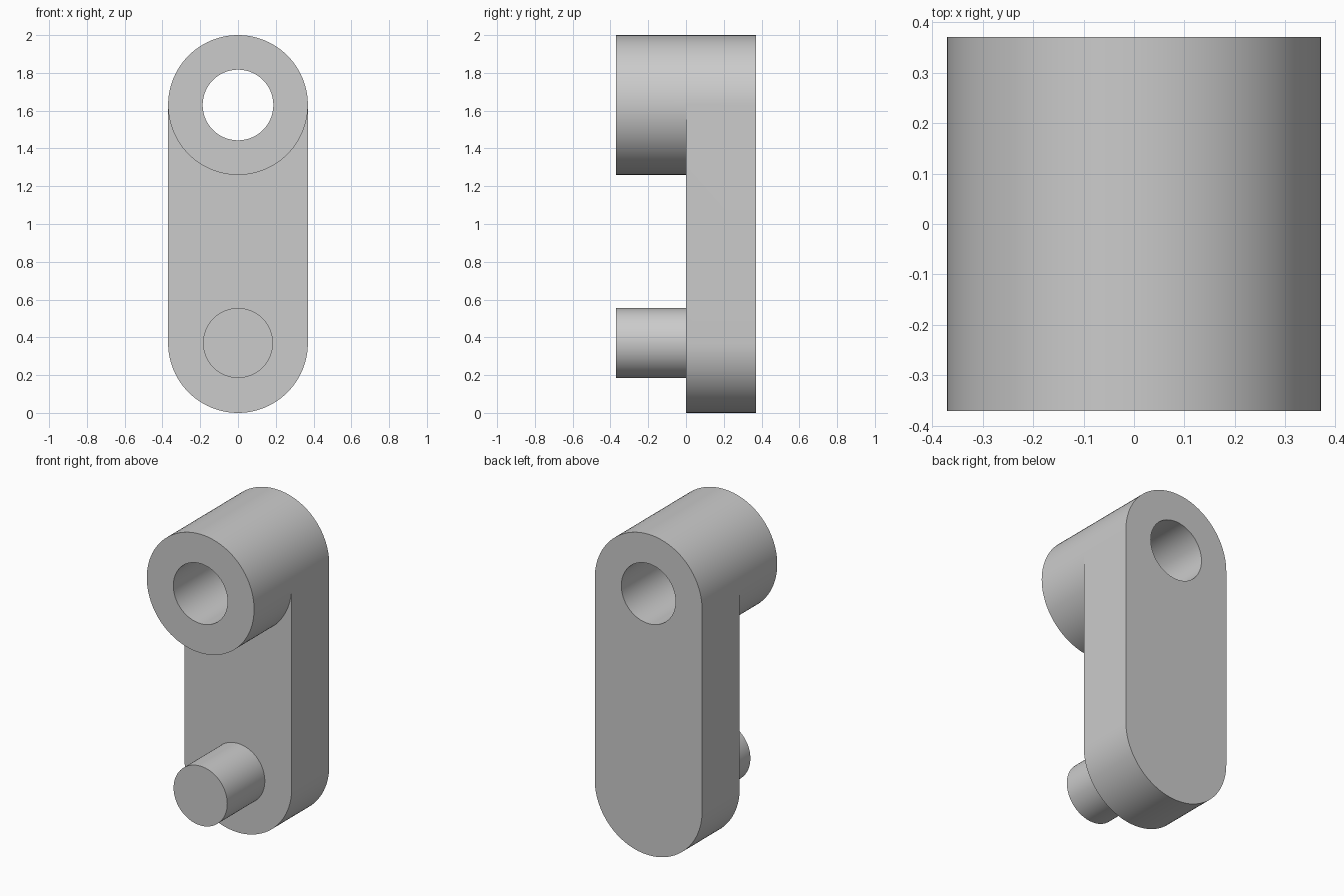
import bpy
import bmesh
from math import cos, sin, pi, radians

cube = bpy.data.objects.get("Cube")
if cube:
    bpy.data.objects.remove(cube, do_unlink=True)

R = 0.37            # arm and boss radius, also half the depth
BORE = 0.187        # bore radius
PIN = 0.185         # pin radius
TOP, LOW = 2 - R, R  # heights of the two axes
N = 96              # sides of a full circle

grey = bpy.data.materials.new("plain grey")
grey.use_nodes = True
colour = (0.6, 0.6, 0.6, 1)
grey.diffuse_color = colour
grey.node_tree.nodes["Principled BSDF"].inputs["Base Color"].default_value = colour


def arc(bm, radius, y, z, first=0, last=N - 1):
    """Vertices along a circle about the y axis direction."""
    angles = [2 * pi * i / N for i in range(first, last + 1)]
    return [bm.verts.new((radius * cos(a), y, z + radius * sin(a))) for a in angles]


def bridge(bm, a, b):
    """Quads between two closed loops of equal length."""
    for i in range(len(a)):
        j = (i + 1) % len(a)
        bm.faces.new((a[i], a[j], b[j], b[i]))


def finish(bm, name):
    bmesh.ops.recalc_face_normals(bm, faces=bm.faces[:])
    mesh = bpy.data.meshes.new(name)
    bm.to_mesh(mesh)
    bm.free()
    mesh.materials.append(grey)
    obj = bpy.data.objects.new(name, mesh)
    bpy.context.collection.objects.link(obj)
    bpy.ops.object.select_all(action='DESELECT')
    obj.select_set(True)
    bpy.context.view_layer.objects.active = obj
    bpy.ops.object.shade_smooth_by_angle(angle=radians(30))


# Crank arm with its bored boss, as one closed body
bm = bmesh.new()
half = N // 2
bore_front, bore_back = arc(bm, BORE, -R, TOP), arc(bm, BORE, R, TOP)
boss_front, boss_root, boss_back = [arc(bm, R, y, TOP) for y in (-R, 0, R)]
foot_front, foot_back = [arc(bm, R, y, LOW, half, N) for y in (0, R)]
bridge(bm, bore_front, bore_back)
bridge(bm, bore_front, boss_front)
bridge(bm, boss_front, boss_root)
bridge(bm, bore_back, boss_back)

# Flat plate faces below the boss, and the arm's outer wall
for boss, foot in ((boss_root, foot_front), (boss_back, foot_back)):
    lower = boss[half:] + boss[:1]
    bm.faces.new(foot + lower[::-1])
bridge(bm, boss_root[:half + 1] + foot_front, boss_back[:half + 1] + foot_back)
finish(bm, "crank_arm")

# Crank pin, seated slightly into the arm
bm = bmesh.new()
pin_front, pin_back = arc(bm, PIN, -R, LOW), arc(bm, PIN, 0.02, LOW)
bridge(bm, pin_front, pin_back)
bm.faces.new(pin_front)
bm.faces.new(pin_back)
finish(bm, "crank_pin")
